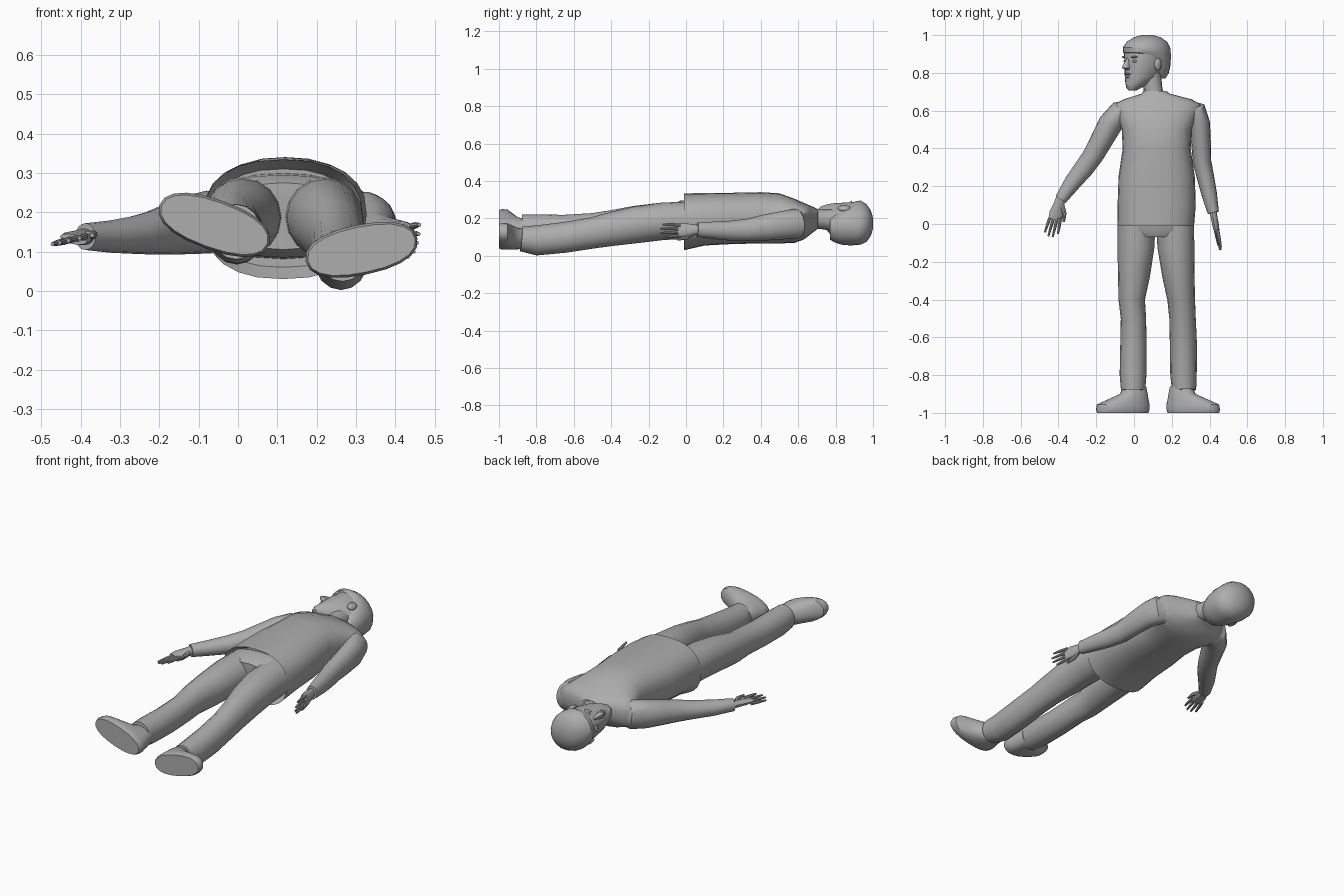
import bpy, bmesh, math
from math import cos, sin, pi, radians
from mathutils import Vector, Matrix

if "Cube" in bpy.data.objects:
    bpy.data.objects.remove(bpy.data.objects["Cube"], do_unlink=True)

grey = bpy.data.materials.new("plain_grey")
grey.use_nodes = True
grey.diffuse_color = (0.42, 0.42, 0.42, 1)
grey.node_tree.nodes["Principled BSDF"].inputs["Base Color"].default_value = (0.42, 0.42, 0.42, 1)

UP = Vector((0, 0, 1))
ALONG = Vector((0, 1, 0))
made = []


def finish(name, bm):
    bmesh.ops.recalc_face_normals(bm, faces=bm.faces)
    mesh = bpy.data.meshes.new(name)
    bm.to_mesh(mesh)
    bm.free()
    mesh.materials.append(grey)
    obj = bpy.data.objects.new(name, mesh)
    bpy.context.collection.objects.link(obj)
    made.append(obj)
    return obj


def power(value, exponent):
    return math.copysign(abs(value) ** exponent, value)


def loft(name, sections, axis=None, roll=0, sides=16, square=2.0):
    """Skin rings given as (x, y, z, half width, half height)."""
    bm = bmesh.new()
    points = [Vector(s[:3]) for s in sections]
    rings = []
    for i, (point, s) in enumerate(zip(points, sections)):
        t = axis or (points[min(i + 1, len(points) - 1)] - points[max(i - 1, 0)]).normalized()
        side = t.cross(UP).normalized()
        top = side.cross(t)
        r = radians(roll)
        side, top = side * cos(r) + top * sin(r), top * cos(r) - side * sin(r)
        ring = []
        for k in range(sides):
            a = 2 * pi * k / sides
            ring.append(bm.verts.new(point + side * s[3] * power(cos(a), 2 / square)
                                     + top * s[4] * power(sin(a), 2 / square)))
        rings.append(ring)
    for low, high in zip(rings, rings[1:]):
        for k in range(sides):
            n = (k + 1) % sides
            bm.faces.new((low[k], low[n], high[n], high[k]))
    bm.faces.new(rings[0])
    bm.faces.new(rings[-1])
    return finish(name, bm)


# Shirt with a recessed hem, and the trousers' hips below it
loft("shirt", [
    (.115, .04, .185, .18, .125), (.115, -.01, .182, .203, .152),
    (.12, .1, .195, .207, .14), (.12, .25, .2, .202, .137),
    (.12, .4, .203, .18, .137), (.12, .5, .2, .185, .134),
    (.122, .58, .187, .22, .118), (.125, .63, .185, .235, .098),
    (.125, .66, .19, .18, .08), (.115, .69, .195, .075, .062),
    (.11, .705, .197, .06, .052)], axis=ALONG, sides=24, square=2.4)
loft("hips", [(.115, .06, .19, .19, .11), (.115, -.03, .19, .195, .105),
              (.115, -.07, .19, .13, .085)], axis=ALONG, sides=20, square=2.4)

# Trouser legs
loft("right_leg", [
    (.015, .05, .19, .1, .1), (.01, -.12, .185, .098, .1),
    (0, -.27, .172, .085, .095), (-.012, -.4, .158, .07, .085),
    (-.003, -.5, .15, .067, .078), (-.003, -.65, .143, .07, .076),
    (-.005, -.8, .145, .071, .076), (-.005, -.88, .15, .064, .07)])
loft("left_leg", [
    (.215, .05, .19, .1, .1), (.222, -.12, .185, .098, .1),
    (.235, -.27, .165, .086, .098), (.25, -.4, .142, .073, .09),
    (.257, -.5, .122, .07, .083), (.262, -.65, .098, .072, .082),
    (.262, -.8, .082, .07, .08), (.265, -.88, .09, .064, .066)])


# Shoes, soles facing along the body, toes turned outward
def shoe(name, heel, toe):
    heel, toe = Vector(heel), Vector(toe)
    line = toe - heel
    angle = math.degrees(math.atan(line.z / line.x))
    sections = []
    for y, place, length, width in ((-1, .5, .48, .058), (-.985, .5, .5, .064),
                                    (-.955, .49, .49, .064), (-.93, .4, .38, .06),
                                    (-.9, .29, .25, .056), (-.86, .27, .2, .05)):
        p = heel + line * place
        sections.append((p.x, y, p.z, line.length * length, width))
    loft(name, sections, axis=ALONG, roll=angle, sides=20, square=2.3)


shoe("right_shoe", (.08, 0, .118), (-.2, 0, .218))
shoe("left_shoe", (.172, 0, .075), (.456, 0, .134))

# Sleeves
loft("right_sleeve", [
    (-.01, .6, .18, .05, .07), (-.075, .59, .175, .063, .08),
    (-.125, .53, .168, .065, .075), (-.168, .45, .158, .06, .066),
    (-.215, .365, .148, .055, .056), (-.265, .295, .142, .052, .048),
    (-.325, .22, .138, .045, .041), (-.388, .13, .138, .032, .034)])
loft("left_sleeve", [
    (.27, .61, .18, .05, .07), (.325, .59, .172, .064, .08),
    (.345, .53, .165, .058, .076), (.355, .43, .152, .052, .07),
    (.36, .33, .138, .049, .06), (.378, .25, .134, .046, .054),
    (.398, .16, .136, .041, .047), (.42, .06, .14, .03, .038)])


# Hands: a palm, four fingers and a thumb
def hand(name, wrist, tip, roll, thumb_side):
    wrist, tip = Vector(wrist), Vector(tip)
    d = (tip - wrist).normalized()
    side = Matrix.Rotation(radians(roll), 3, d) @ d.cross(UP).normalized()

    def at(along, across):
        return tuple(wrist + d * along + side * across)

    loft(name + "_palm", [at(-.02, 0) + (.024, .02), at(.02, 0) + (.029, .018),
                          at(.07, 0) + (.039, .016), at(.105, 0) + (.036, .012)],
         roll=roll, sides=12)
    for i, reach in enumerate((.175, .198, .2, .185)):
        across = (i - 1.5) * .018 * thumb_side * -1
        loft(f"{name}_finger_{i + 1}", [at(.09, across) + (.009, .01),
                                        at(.14, across * 1.2) + (.008, .008),
                                        at(reach, across * 1.3) + (.005, .005)],
             roll=roll, sides=8)
    t = thumb_side
    loft(name + "_thumb", [at(.02, .015 * t) + (.014, .014), at(.06, .042 * t) + (.011, .011),
                           at(.105, .05 * t) + (.006, .006)], roll=roll, sides=8)


hand("right_hand", (-.392, .125, .138), (-.443, -.07, .125), 12, -1)
hand("left_hand", (.42, .058, .14), (.458, -.14, .133), 80, 1)

# Neck
loft("neck", [(.11, .66, .195, .06, .054), (.1, .72, .195, .05, .052),
              (.085, .8, .19, .058, .06)], axis=ALONG)

# Head, turned toward its right shoulder
TURN = 35
HEAD = Matrix.Translation((.062, 0, .18)) @ Matrix.Rotation(radians(TURN), 4, "Y")


def head_loft(name, sections, sides=20, square=2.0):
    rings = [tuple(HEAD @ Vector((-f, y, 0))) + (depth, width) for y, f, depth, width in sections]
    return loft(name, rings, axis=ALONG, roll=-TURN, sides=sides, square=square)


def head_ball(name, forward, across, y, size):
    bm = bmesh.new()
    bmesh.ops.create_uvsphere(bm, u_segments=12, v_segments=8, radius=1)
    place = HEAD @ Matrix.Translation((-forward, y, across)) @ Matrix.Diagonal((*size, 1))
    bmesh.ops.transform(bm, matrix=place, verts=bm.verts)
    finish(name, bm)


head_loft("face", [
    (.708, .085, .022, .022), (.72, .078, .038, .036), (.745, .052, .066, .058),
    (.78, .02, .098, .08), (.84, -.003, .121, .093), (.9, -.008, .127, .1),
    (.95, -.01, .115, .095), (.985, -.01, .07, .06)], square=2.2)
head_loft("hair", [
    (.77, -.07, .04, .06), (.8, -.06, .07, .08), (.84, -.05, .087, .097),
    (.885, -.03, .11, .106), (.908, -.008, .134, .11), (.935, -.005, .134, .109),
    (.965, -.008, .112, .095), (.988, -.01, .075, .065), (1, -.01, .03, .028)])
head_loft("nose", [(.816, .112, .014, .012), (.826, .122, .03, .018), (.838, .122, .027, .015),
                   (.86, .115, .018, .01), (.88, .11, .008, .008)], sides=10)
head_ball("upper_lip", .108, 0, .794, (.016, .007, .026))
head_ball("lower_lip", .104, 0, .778, (.016, .008, .023))
head_ball("chin", .095, 0, .738, (.026, .022, .028))
for label, sign in (("left", -1), ("right", 1)):
    head_ball(label + "_eye", .1, sign * .04, .862, (.012, .008, .017))
    head_ball(label + "_brow", .104, sign * .042, .884, (.014, .006, .024))
    head_ball(label + "_ear", -.01, sign * .098, .845, (.022, .034, .012))

# Smooth shading with crisp hems and soles
bpy.ops.object.select_all(action="DESELECT")
for obj in made:
    obj.select_set(True)
bpy.context.view_layer.objects.active = made[0]
bpy.ops.object.shade_smooth_by_angle(angle=radians(40))
